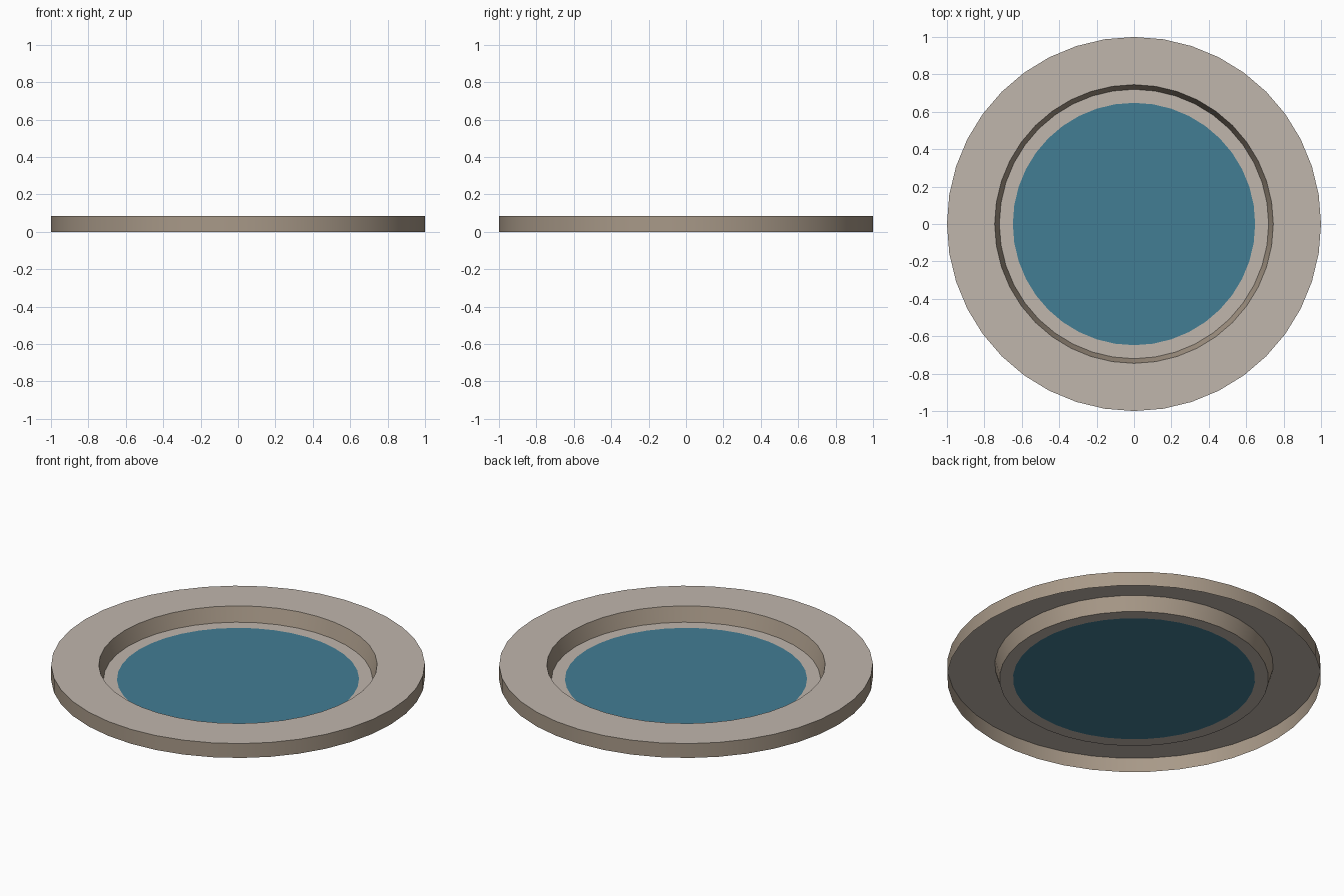
import bpy
import math

SIDES = 40

cube = bpy.data.objects.get("Cube")
if cube:
    bpy.data.objects.remove(cube, do_unlink=True)


def make_material(name, srgb):
    """Flat material from an sRGB colour."""
    colour = [((c / 255 + 0.055) / 1.055) ** 2.4 for c in srgb] + [1.0]
    mat = bpy.data.materials.new(name)
    mat.use_nodes = True
    mat.diffuse_color = colour
    bsdf = next(n for n in mat.node_tree.nodes if n.type == "BSDF_PRINCIPLED")
    bsdf.inputs["Base Color"].default_value = colour
    bsdf.inputs["Roughness"].default_value = 0.8
    return mat


def lathe(name, profile, mat):
    """Spin an open (radius, height) profile around z; radius 0 closes it with one face."""
    verts, faces, rings = [], [], []
    for r, z in profile:
        if r == 0:
            faces.append(rings[-1][::-1])
            continue
        rings.append(list(range(len(verts), len(verts) + SIDES)))
        for i in range(SIDES):
            a = math.tau * i / SIDES
            verts.append((r * math.cos(a), r * math.sin(a), z))
    for a, b in zip(rings, rings[1:]):
        for i in range(SIDES):
            j = (i + 1) % SIDES
            faces.append((a[i], a[j], b[j], b[i]))
    mesh = bpy.data.meshes.new(name)
    mesh.from_pydata(verts, [], [f[::-1] if len(f) > 4 else f for f in faces])
    mesh.materials.append(mat)
    obj = bpy.data.objects.new(name, mesh)
    bpy.context.collection.objects.link(obj)
    bpy.ops.object.select_all(action="DESELECT")
    obj.select_set(True)
    bpy.context.view_layer.objects.active = obj
    bpy.ops.object.shade_smooth_by_angle(angle=math.radians(30))
    return obj


stone = make_material("pale stone", (192, 182, 172))
side_stone = make_material("side stone", (168, 153, 136))
water = make_material("water blue", (66, 125, 148))

HEIGHT = 0.085
RIM, WELL_TOP, WELL_FLOOR, POOL = 1.0, 0.745, 0.72, 0.648

# Thin shell: outer skirt, flat rim, sloping well wall and floor border
lathe("outer_skirt", [(RIM, 0), (RIM, HEIGHT)], side_stone)
lathe("flat_rim", [(RIM, HEIGHT), (WELL_TOP, HEIGHT)], stone)
lathe("well_wall", [(WELL_TOP, HEIGHT), (WELL_FLOOR, 0)], side_stone)
lathe("floor_border", [(WELL_FLOOR, 0), (POOL, 0)], stone)

# Blue disc filling the floor
lathe("pool", [(POOL, 0), (0, 0)], water)
